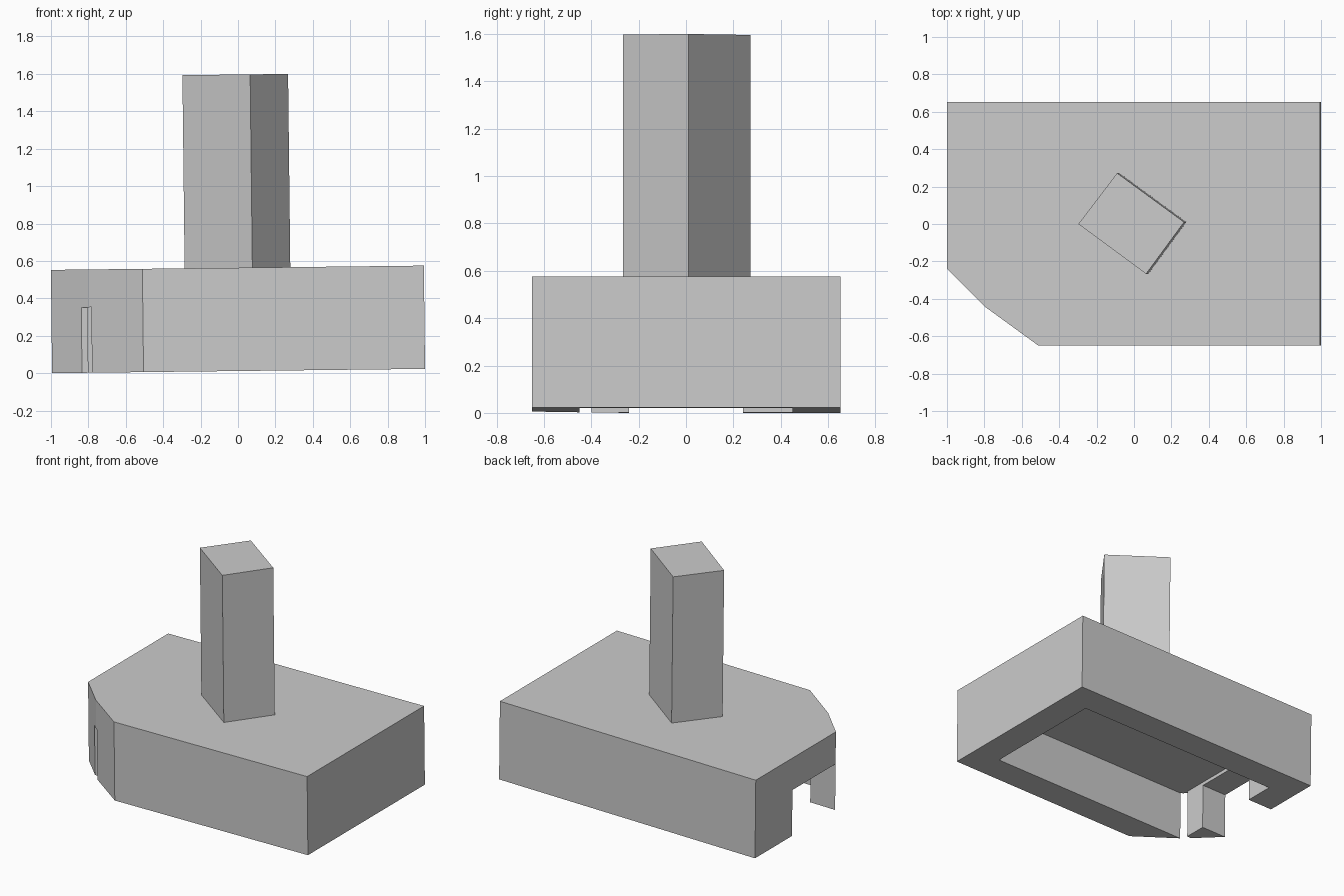
import bpy
import bmesh
from mathutils import Matrix, Vector

if "Cube" in bpy.data.objects:
    bpy.data.objects.remove(bpy.data.objects["Cube"], do_unlink=True)

LEAN = 0.0115      # whole model leans slightly toward -x
PLINTH_TOP = 0.552

grey = bpy.data.materials.new("plain grey")
grey.use_nodes = True
grey.diffuse_color = (0.6, 0.6, 0.6, 1)
grey.node_tree.nodes["Principled BSDF"].inputs["Base Color"].default_value = (0.6, 0.6, 0.6, 1)

tilt = Matrix.Translation((0, 0, LEAN)) @ Matrix.Rotation(-LEAN, 4, "Y")


def prism(name, outline, low, high):
    """Flat outline raised from low to high, then leaned with the model."""
    bm = bmesh.new()
    base = bm.faces.new([bm.verts.new((x, y, low)) for x, y in outline])
    raised = bmesh.ops.extrude_face_region(bm, geom=[base])["geom"]
    top = [v for v in raised if isinstance(v, bmesh.types.BMVert)]
    bmesh.ops.translate(bm, verts=top, vec=Vector((0, 0, high - low)))
    bmesh.ops.recalc_face_normals(bm, faces=bm.faces)
    bm.transform(tilt)
    mesh = bpy.data.meshes.new(name)
    bm.to_mesh(mesh)
    bm.free()
    mesh.materials.append(grey)
    obj = bpy.data.objects.new(name, mesh)
    bpy.context.collection.objects.link(obj)
    return obj


def cut(target, cutter):
    mod = target.modifiers.new(cutter.name, "BOOLEAN")
    mod.operation = "DIFFERENCE"
    mod.solver = "EXACT"
    mod.object = cutter
    cutter.hide_render = True
    cutter.hide_viewport = True


# Hollow plinth with one clipped corner
plinth = prism("plinth", [(-0.994, 0.652), (1, 0.652), (1, -0.65), (-0.505, -0.65),
                          (-0.794, -0.44), (-0.994, -0.24)], 0, PLINTH_TOP)

# Room inside, running out through a narrow slot in the clipped corner
room = prism("room_cutter", [(-0.8, 0.45), (0.8, 0.45), (0.8, -0.45), (-0.9, -0.45),
                             (-0.9, -0.4), (-0.8, -0.4)], -0.2, 0.35)
cut(plinth, room)

# Wide doorway in the end wall
doorway = prism("doorway_cutter", [(-1.2, 0.24), (-0.7, 0.24), (-0.7, -0.24),
                                   (-1.2, -0.24)], -0.3, 0.325)
cut(plinth, doorway)

# Turned rectangular tower
prism("tower", [(-0.279, 0), (-0.072, 0.272), (0.286, 0.01), (0.083, -0.267)],
      PLINTH_TOP, 1.585)
